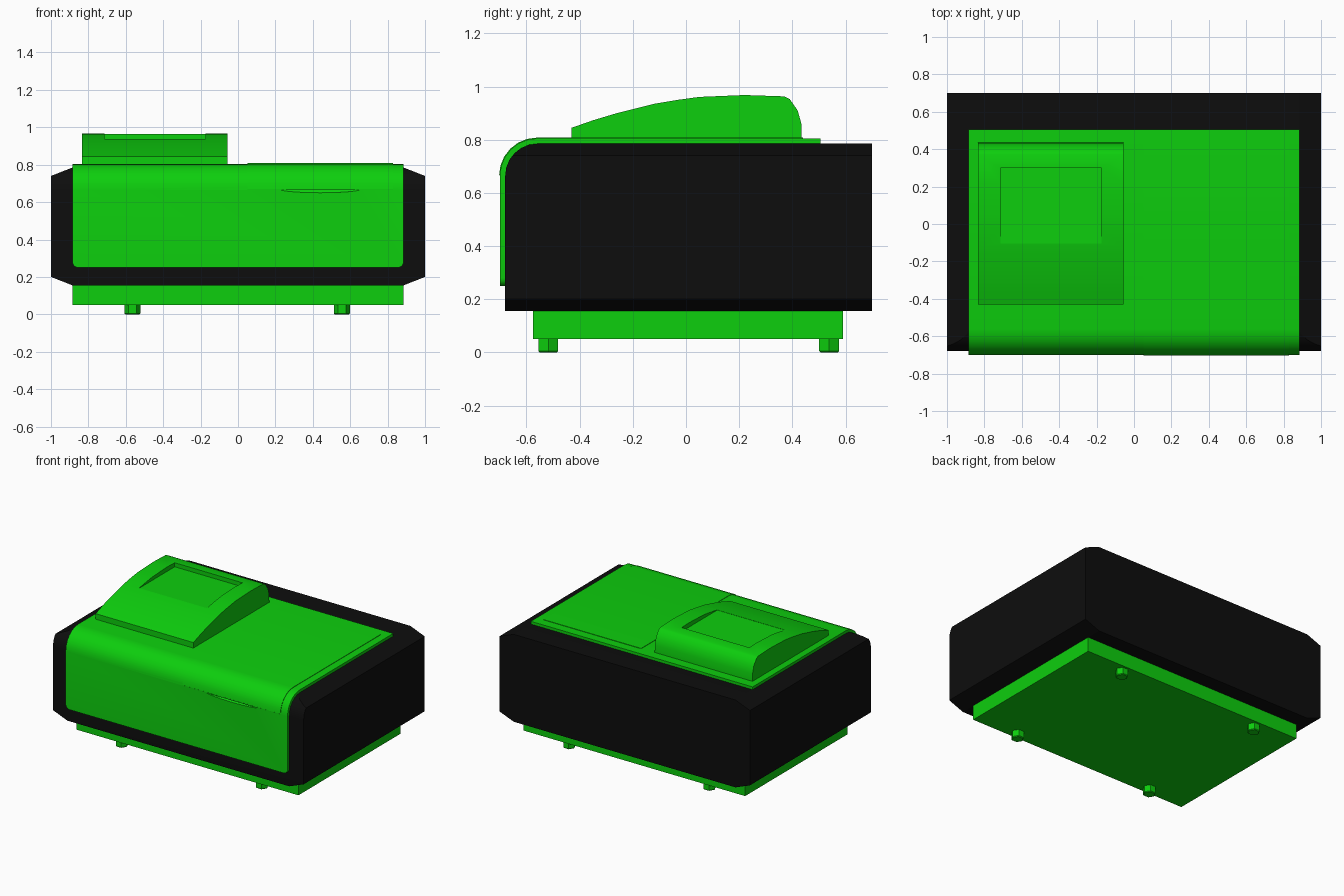
import bpy, bmesh, math
from mathutils import Vector, Matrix

cube = bpy.data.objects.get("Cube")
if cube:
    bpy.data.objects.remove(cube, do_unlink=True)


def material(name, color):
    m = bpy.data.materials.new(name)
    m.use_nodes = True
    m.diffuse_color = color
    m.node_tree.nodes["Principled BSDF"].inputs["Base Color"].default_value = color
    return m


GREEN = material("bright green", (0.004, 0.62, 0.004, 1))
BLACK = material("black", (0.004, 0.004, 0.004, 1))


def finish(bm, name, mat):
    bmesh.ops.recalc_face_normals(bm, faces=bm.faces)
    me = bpy.data.meshes.new(name)
    bm.to_mesh(me)
    bm.free()
    ob = bpy.data.objects.new(name, me)
    me.materials.append(mat)
    bpy.context.collection.objects.link(ob)
    return ob


def activate(ob):
    bpy.ops.object.select_all(action='DESELECT')
    ob.select_set(True)
    bpy.context.view_layer.objects.active = ob


def smooth(ob, angle=32):
    activate(ob)
    bpy.ops.object.shade_smooth_by_angle(angle=math.radians(angle))


def side_profile(points, x0, x1):
    """Extrude a closed (y, z) outline from x0 to x1."""
    bm = bmesh.new()
    face = bm.faces.new([bm.verts.new((x0, y, z)) for y, z in points])
    new = bmesh.ops.extrude_face_region(bm, geom=[face])["geom"]
    bmesh.ops.translate(bm, vec=(x1 - x0, 0, 0),
                        verts=[v for v in new if isinstance(v, bmesh.types.BMVert)])
    return bm


def box(x0, x1, y0, y1, z0, z1):
    return side_profile([(y0, z0), (y1, z0), (y1, z1), (y0, z1)], x0, x1)


def shoulder(r, steps=6):
    """Rounded front-top edge, from the front face up to the top."""
    arc = [math.pi / 2 * i / steps for i in range(steps + 1)]
    return [(-0.56 - r * math.cos(a), 0.665 + r * math.sin(a)) for a in arc]


def shell(r_in, r_out, bottom, back):
    """Bent sheet that follows the front and the top."""
    inner, outer = shoulder(r_in), shoulder(r_out)
    return ([(-0.56 - r_out, bottom)] + outer + [(back, 0.665 + r_out), (back, 0.665 + r_in)]
            + inner[::-1] + [(-0.56 - r_in, bottom)])


def cut(ob, cutter):
    mod = ob.modifiers.new("cut", 'BOOLEAN')
    mod.operation, mod.object, mod.solver = 'DIFFERENCE', cutter, 'EXACT'
    activate(ob)
    bpy.ops.object.modifier_apply(modifier=mod.name)
    bpy.data.objects.remove(cutter, do_unlink=True)


# Body: rounded front shoulder, then chamfered along both sides
bm = side_profile([(-0.68, 0.155)] + shoulder(0.12) + [(0.7, 0.785), (0.7, 0.155)], -1, 1)
for s in (-1, 1):
    for z, dz, zmid in ((0.785, 1, 0.74), (0.155, -1, 0.2)):
        normal = Vector((s * abs(z - zmid), 0, dz * 0.115))
        bmesh.ops.bisect_plane(bm, geom=bm.verts[:] + bm.edges[:] + bm.faces[:],
                               plane_co=(s * 0.885, 0, z), plane_no=normal, clear_outer=True)
        bmesh.ops.holes_fill(bm, edges=[e for e in bm.edges if e.is_boundary])
smooth(finish(bm, "body", BLACK), 18)

# Wrap-around panel with rounded lower corners
bm = side_profile(shell(0.12, 0.14, 0.25, 0.505), -0.885, 0.885)
corners = [e for e in bm.edges if all(v.co.z < 0.26 for v in e.verts)
           and abs(e.verts[0].co.x - e.verts[1].co.x) < 0.01]
bmesh.ops.bevel(bm, geom=corners, offset=0.03, segments=4, profile=0.5, affect='EDGES')
panel = finish(bm, "wrap_panel", GREEN)

# Finger scoop below the cover
bm = bmesh.new()
bmesh.ops.create_uvsphere(bm, u_segments=32, v_segments=16, radius=1,
                          matrix=Matrix.Translation((0.44, -0.70, 0.67))
                          @ Matrix.Diagonal((0.22, 0.012, 0.02, 1)))
cut(panel, finish(bm, "scoop_cutter", GREEN))
smooth(panel)

# Cover plate on the left half
smooth(finish(side_profile(shell(0.13, 0.143, 0.67, 0.44), 0.05, 0.83), "cover", GREEN))

# Raised lid with a sunken window
lid_outline = [(-0.43, 0.8), (-0.43, 0.845), (-0.35, 0.873), (-0.26, 0.9), (-0.12, 0.935),
               (-0.03, 0.95), (0.05, 0.961), (0.22, 0.968), (0.37, 0.963), (0.39, 0.953),
               (0.42, 0.91), (0.434, 0.86), (0.435, 0.8)]
lid = finish(side_profile(lid_outline, -0.835, -0.055), "raised_lid", GREEN)
cut(lid, finish(box(-0.715, -0.175, -0.105, 0.3, 0.936, 1.1), "window_cutter", GREEN))
smooth(lid, 30)

# Base plinth
finish(box(-0.885, 0.885, -0.575, 0.59, 0.05, 0.16), "base", GREEN)

# Four hexagonal feet
for side, x in (("right", -0.565), ("left", 0.555)):
    for end, y in (("front", -0.518), ("back", 0.538)):
        bm = bmesh.new()
        bmesh.ops.create_cone(bm, cap_ends=True, segments=6, radius1=0.043, radius2=0.043,
                              depth=0.06, matrix=Matrix.Translation((x, y, 0.03))
                              @ Matrix.Rotation(math.pi / 2, 4, 'Z'))
        rim = [e for e in bm.edges if all(v.co.z < 0.01 for v in e.verts)]
        bmesh.ops.bevel(bm, geom=rim, offset=0.005, segments=1, affect='EDGES')
        finish(bm, f"{end}_{side}_foot", GREEN)
